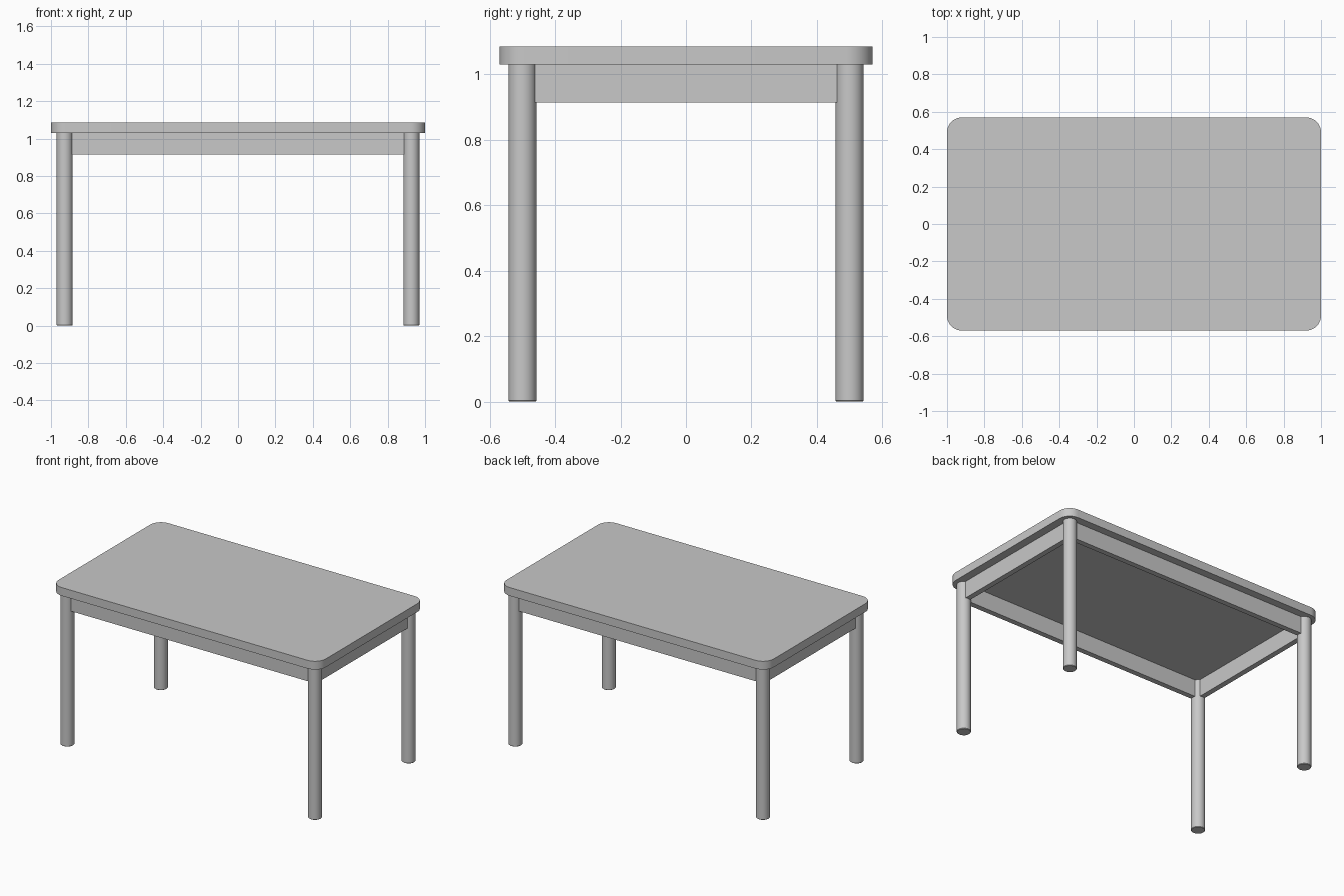
import bpy
import bmesh
import math

cube = bpy.data.objects.get("Cube")
if cube:
    bpy.data.objects.remove(cube, do_unlink=True)

HALF_X, HALF_Y = 1.0, 0.57
TOP_Z, UNDER_Z, APRON_Z = 1.086, 1.03, 0.915
LEG_X, LEG_Y, LEG_R = 0.927, 0.5, 0.043
APRON_T = 0.036

grey = bpy.data.materials.new("plain grey")
grey.use_nodes = True
grey.diffuse_color = (0.58, 0.58, 0.58, 1)
grey.node_tree.nodes["Principled BSDF"].inputs["Base Color"].default_value = grey.diffuse_color


def finish(bm, name):
    """Turn a bmesh into a smooth-by-angle grey object."""
    mesh = bpy.data.meshes.new(name)
    bm.to_mesh(mesh)
    bm.free()
    mesh.materials.append(grey)
    obj = bpy.data.objects.new(name, mesh)
    bpy.context.collection.objects.link(obj)
    bpy.ops.object.select_all(action="DESELECT")
    obj.select_set(True)
    bpy.context.view_layer.objects.active = obj
    bpy.ops.object.shade_smooth_by_angle(angle=math.radians(30))
    return obj


def box(x0, x1, y0, y1, z0, z1):
    bm = bmesh.new()
    bmesh.ops.create_cube(bm, size=1)
    bmesh.ops.scale(bm, vec=(x1 - x0, y1 - y0, z1 - z0), verts=bm.verts)
    bmesh.ops.translate(bm, vec=((x0 + x1) / 2, (y0 + y1) / 2, (z0 + z1) / 2), verts=bm.verts)
    return bm


# Tabletop with rounded vertical corners
bm = box(-HALF_X, HALF_X, -HALF_Y, HALF_Y, UNDER_Z, TOP_Z)
upright = [e for e in bm.edges if abs(e.verts[0].co.z - e.verts[1].co.z) > 0.01]
bmesh.ops.bevel(bm, geom=upright, offset=0.08, segments=10, profile=0.5, affect="EDGES")
finish(bm, "tabletop")

# Round legs with a slightly eased foot
for y_name, sy in (("front", -1), ("back", 1)):
    for x_name, sx in (("right", -1), ("left", 1)):
        bm = bmesh.new()
        bmesh.ops.create_cone(bm, cap_ends=True, segments=40, radius1=LEG_R,
                              radius2=LEG_R, depth=UNDER_Z)
        bmesh.ops.translate(bm, vec=(sx * LEG_X, sy * LEG_Y, UNDER_Z / 2), verts=bm.verts)
        foot = [e for e in bm.edges if all(v.co.z < 0.01 for v in e.verts)]
        bmesh.ops.bevel(bm, geom=foot, offset=0.003, segments=1, affect="EDGES")
        finish(bm, f"{y_name}_{x_name}_leg")

# Apron rails running between the leg centres
half = APRON_T / 2
reach = LEG_R * 0.8
for name, s in (("front_apron", -1), ("back_apron", 1)):
    finish(box(reach - LEG_X, LEG_X - reach, s * LEG_Y - half, s * LEG_Y + half,
               APRON_Z, UNDER_Z), name)
for name, s in (("right_apron", -1), ("left_apron", 1)):
    finish(box(s * LEG_X - half, s * LEG_X + half, reach - LEG_Y, LEG_Y - reach,
               APRON_Z, UNDER_Z), name)
